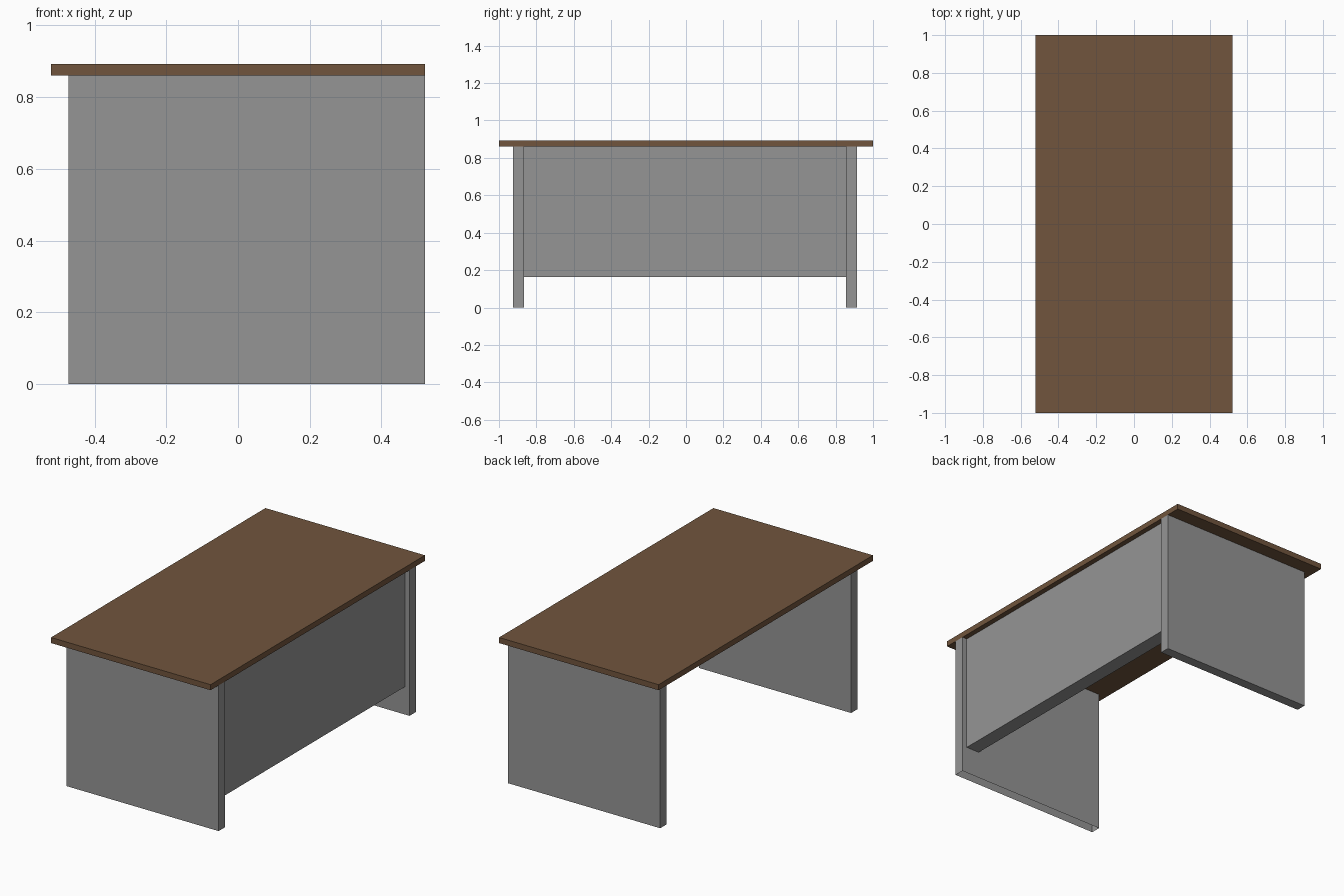
import bpy, bmesh

if "Cube" in bpy.data.objects:
    bpy.data.objects.remove(bpy.data.objects["Cube"])


def make_material(name, color):
    mat = bpy.data.materials.new(name)
    mat.diffuse_color = (*color, 1.0)
    mat.use_nodes = True
    mat.node_tree.nodes["Principled BSDF"].inputs["Base Color"].default_value = mat.diffuse_color
    return mat


def box(name, x, y, z, mat, open_bottom=False):
    """Box spanning the given (min, max) ranges."""
    bm = bmesh.new()
    bmesh.ops.create_cube(bm, size=1.0)
    for v in bm.verts:
        v.co = [r[0] if c < 0 else r[1] for c, r in zip(v.co, (x, y, z))]
    bm.normal_update()
    if open_bottom:
        bmesh.ops.delete(bm, geom=[f for f in bm.faces if f.normal.z < -0.5],
                         context='FACES_ONLY')
    mesh = bpy.data.meshes.new(name)
    bm.to_mesh(mesh)
    bm.free()
    mesh.materials.append(mat)
    obj = bpy.data.objects.new(name, mesh)
    bpy.context.collection.objects.link(obj)
    return obj


wood = make_material("brown wood", (0.165, 0.091, 0.047))
grey = make_material("grey panel", (0.300, 0.300, 0.300))

UNDER = 0.86  # underside of the desk top

# Desk top
box("desk_top", (-0.521, 0.521), (-1.0, 1.0), (UNDER, 0.893), wood)

# Side panels that act as legs (the front one has no underside)
box("front_side_panel", (-0.472, 0.521), (-0.925, -0.866), (0, UNDER), grey, True)
box("back_side_panel", (-0.472, 0.521), (0.856, 0.915), (0, UNDER), grey)

# Modesty panel between the legs, slightly recessed
box("modesty_panel", (0.403, 0.490), (-0.866, 0.856), (0.163, UNDER), grey)
